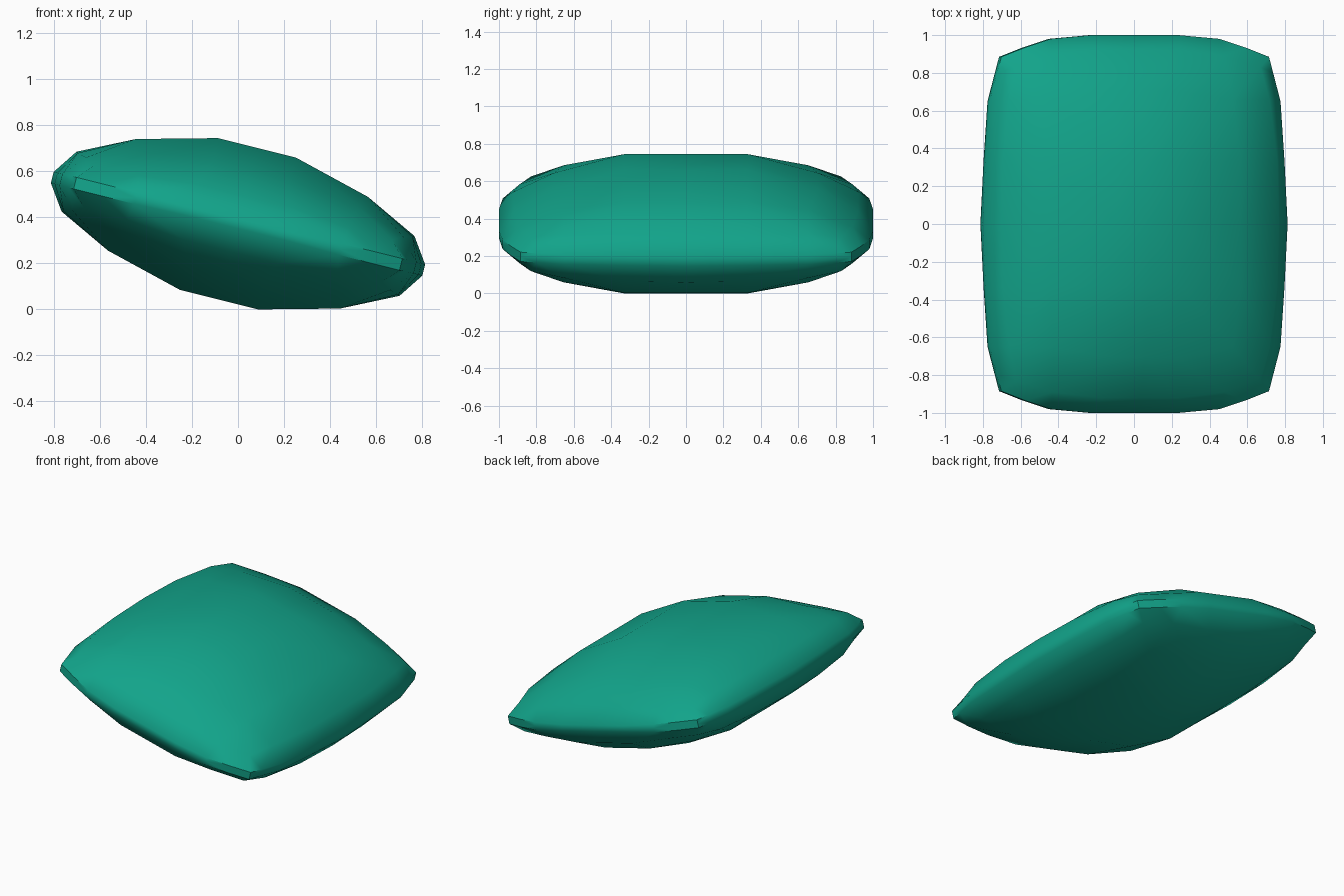
import bpy
import bmesh
import math

cube = bpy.data.objects.get("Cube")
if cube:
    bpy.data.objects.remove(cube, do_unlink=True)

# Colour
green = bpy.data.materials.new("teal_green")
green.use_nodes = True
colour = (0.006, 0.37, 0.255, 1.0)
green.diffuse_color = colour
shader = green.node_tree.nodes["Principled BSDF"]
shader.inputs["Base Color"].default_value = colour

# Cross-sections of one quarter of the cushion, from the middle to the end
sections = [
    [(.175, 0, .34), (.52, 0, .25), (.757, 0, .134), (.832, 0, .025)],
    [(.175, .33, .34), (.52, .33, .25), (.75, .33, .13), (.815, .33, .025)],
    [(.17, .705, .238), (.49, .655, .2), (.71, .655, .12), (.793, .65, .025)],
    [(.21, .92, .125), (.47, .89, .1), (.667, .83, .094), (.753, .8, .025)],
    [(.237, 1, .02), (.46, .98, .025), (.6, .935, .026), (.73, .885, .026)],
]


def build_eighth():
    """Upper surface of one quarter, plus the thin rim down to the mid plane."""
    bm = bmesh.new()
    grid = []
    for section in sections:
        first = section[0]
        points = [(0, first[1], first[2])] + section
        grid.append([bm.verts.new(p) for p in points])
    for near, far in zip(grid, grid[1:]):
        for i in range(len(near) - 1):
            bm.faces.new((near[i], near[i + 1], far[i + 1], far[i]))

    # Rim runs along the outer side, then back along the end
    edge = [row[-1] for row in grid] + grid[-1][-2::-1]
    base = [bm.verts.new((v.co.x, v.co.y, 0)) for v in edge]
    for i in range(len(edge) - 1):
        bm.faces.new((edge[i], base[i], base[i + 1], edge[i + 1]))

    mesh = bpy.data.meshes.new("cushion")
    bm.to_mesh(mesh)
    bm.free()
    return mesh


# Tilted cushion, mirrored on all three axes
cushion = bpy.data.objects.new("cushion", build_eighth())
bpy.context.collection.objects.link(cushion)
cushion.data.materials.append(green)
mirror = cushion.modifiers.new("mirror", "MIRROR")
mirror.use_axis = (True, True, True)
mirror.merge_threshold = 0.0005

bpy.ops.object.select_all(action="DESELECT")
bpy.context.view_layer.objects.active = cushion
cushion.select_set(True)
bpy.ops.object.modifier_apply(modifier=mirror.name)
bpy.ops.object.shade_smooth_by_angle(angle=math.radians(45))

cushion.rotation_euler.y = math.radians(14)
cushion.location.z = 0.372
